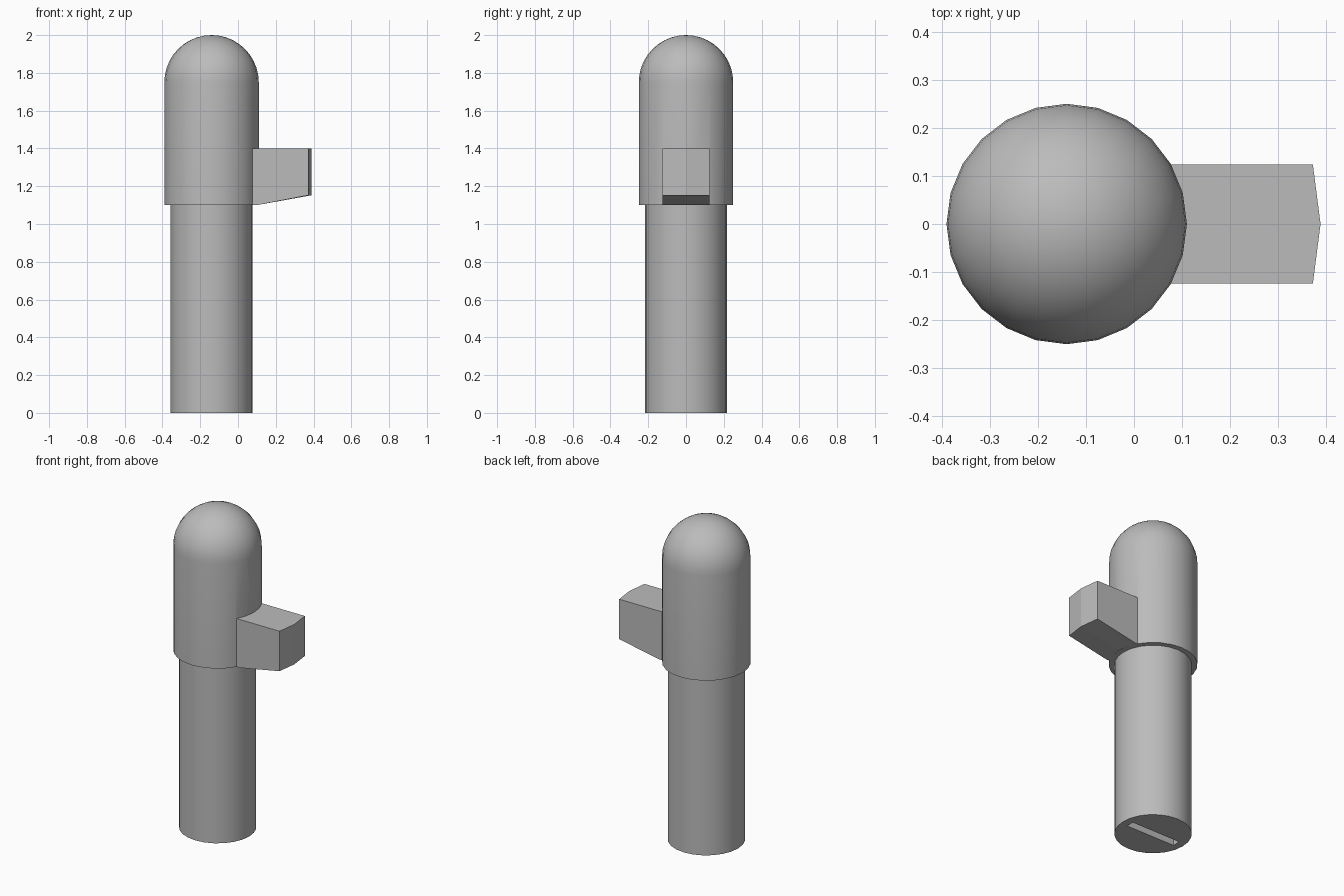
import bpy, bmesh, math

cube = bpy.data.objects.get("Cube")
if cube:
    bpy.data.objects.remove(cube, do_unlink=True)

SIDES = 24
AXIS_X = -0.14

grey = bpy.data.materials.new("plain grey")
grey.use_nodes = True
grey.diffuse_color = (0.5, 0.5, 0.5, 1)
grey.node_tree.nodes["Principled BSDF"].inputs["Base Color"].default_value = (0.5, 0.5, 0.5, 1)


def add_object(name, bm):
    bmesh.ops.recalc_face_normals(bm, faces=bm.faces)
    mesh = bpy.data.meshes.new(name)
    bm.to_mesh(mesh)
    bm.free()
    mesh.materials.append(grey)
    obj = bpy.data.objects.new(name, mesh)
    bpy.context.collection.objects.link(obj)
    return obj


def lathe(name, profile):
    """Spin a (radius, height) profile that starts and ends on the axis."""
    bm = bmesh.new()
    verts = [bm.verts.new((r, 0, z)) for r, z in profile]
    edges = [bm.edges.new(pair) for pair in zip(verts, verts[1:])]
    bmesh.ops.spin(bm, geom=verts + edges, cent=(0, 0, 0), axis=(0, 0, 1),
                   angle=math.tau, steps=SIDES, use_duplicate=False)
    bmesh.ops.remove_doubles(bm, verts=bm.verts, dist=1e-4)
    bmesh.ops.translate(bm, verts=bm.verts, vec=(AXIS_X, 0, 0))
    return add_object(name, bm)


def boolean(target, tool, operation):
    mod = target.modifiers.new(operation.lower(), "BOOLEAN")
    mod.operation = operation
    mod.solver = "EXACT"
    mod.object = tool
    bpy.context.view_layer.objects.active = target
    bpy.ops.object.modifier_apply(modifier=mod.name)
    bpy.data.objects.remove(tool, do_unlink=True)


# Lower shaft with a narrow slot in its foot
shaft = lathe("shaft", [(0, 0), (0.218, 0), (0.218, 1.15), (0, 1.15)])
bm = bmesh.new()
bmesh.ops.create_cube(bm, size=1)
bmesh.ops.scale(bm, vec=(0.34, 0.05, 0.6), verts=bm.verts)
bmesh.ops.translate(bm, vec=(AXIS_X, 0, 0), verts=bm.verts)
boolean(shaft, add_object("slot_cutter", bm), "DIFFERENCE")

# Sleeve with a domed top
R, SPRING, RINGS = 0.25, 1.75, 10
dome = [(R * math.cos(a), SPRING + R * math.sin(a))
        for a in (math.pi / 2 * i / RINGS for i in range(RINGS))]
sleeve = lathe("domed_sleeve", [(0, 1.1), (R, 1.1)] + dome + [(0, SPRING + R)])

# Side lug: sloping underside, shallow pointed end
bm = bmesh.new()
rows = []
for y, end in ((-0.124, 0.372), (0, 0.388), (0.124, 0.372)):
    section = [(-0.05, 1.1), (0.1, 1.1), (end, 1.152), (end, 1.4), (-0.05, 1.4)]
    rows.append([bm.verts.new((x, y, z)) for x, z in section])
for a, b in zip(rows, rows[1:]):
    for i in range(len(a)):
        j = (i + 1) % len(a)
        bm.faces.new((a[i], a[j], b[j], b[i]))
bm.faces.new(rows[0])
bm.faces.new(rows[-1])
boolean(sleeve, add_object("side_lug", bm), "UNION")

# Smooth the round surfaces, keep the hard edges; the lug stays flat
for obj in (shaft, sleeve):
    bpy.ops.object.select_all(action="DESELECT")
    obj.select_set(True)
    bpy.context.view_layer.objects.active = obj
    bpy.ops.object.shade_smooth_by_angle(angle=math.radians(30))
    for face in obj.data.polygons:
        if face.center.x > 0.11:
            face.use_smooth = False
